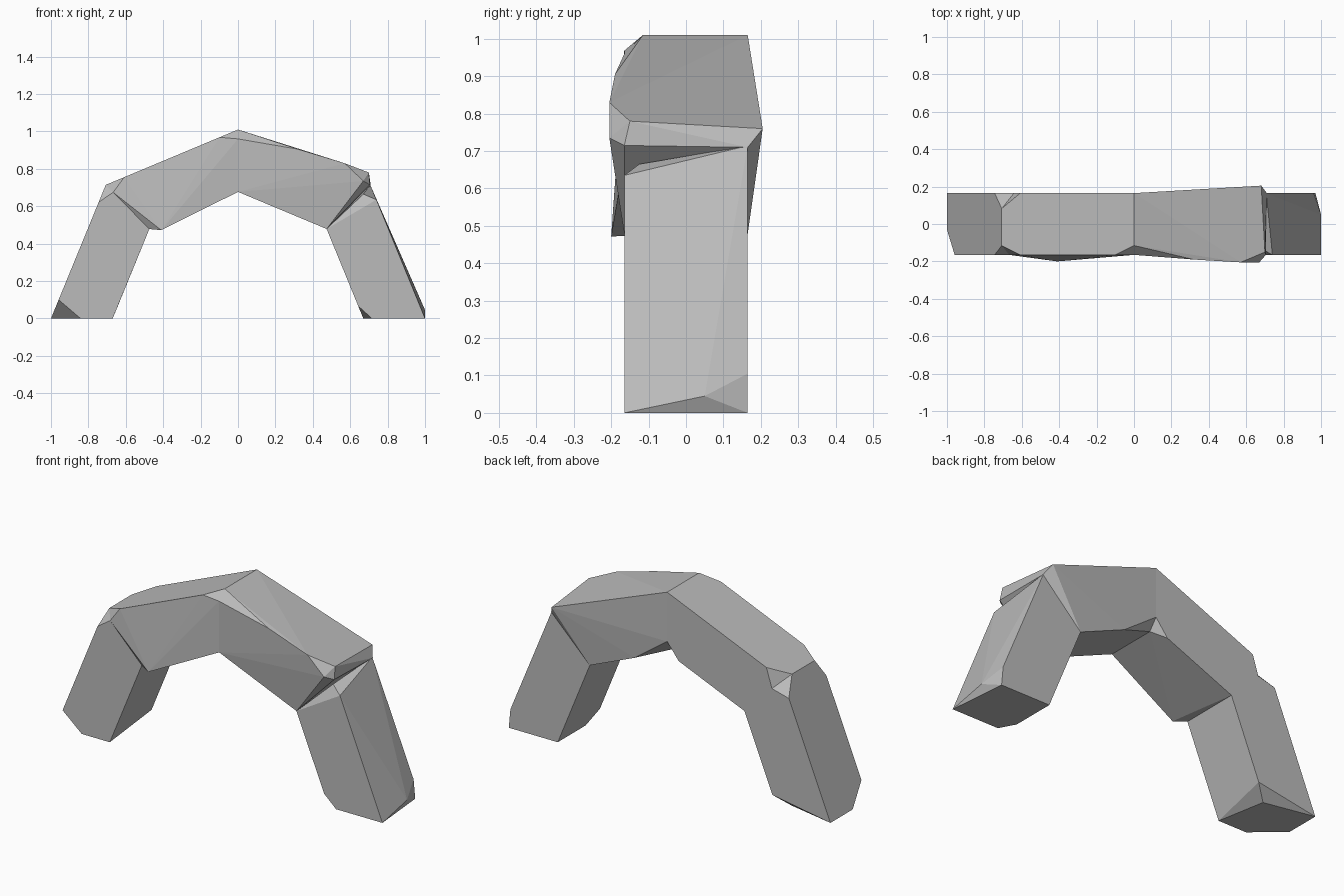
import bpy
import bmesh
import math
from itertools import product
from mathutils import Vector

cube = bpy.data.objects.get("Cube")
if cube:
    bpy.data.objects.remove(cube, do_unlink=True)

OUTER, INNER, HALF_DEPTH = 1.0, 0.67, 0.165

stone = bpy.data.materials.new("grey_stone")
stone.use_nodes = True
colour = (0.5, 0.5, 0.5, 1.0)
stone.diffuse_color = colour
stone.node_tree.nodes["Principled BSDF"].inputs["Base Color"].default_value = colour


def ring_corner(index, outer, back):
    """Corner of the half octagon ring, counted from the left foot."""
    angle = math.radians(45 * index)
    radius = OUTER if outer else INNER
    return Vector((radius * math.cos(angle),
                   HALF_DEPTH if back else -HALF_DEPTH,
                   radius * math.sin(angle) * 1.01))


def block(name, step, chips, reshaped):
    """One stone of the arch. Corner keys are (end, outer, back).
    chips: corner cut at fractions along its three edges.
    reshaped: corner replaced by the given points."""
    corners = {key: ring_corner(step + key[0], key[1], key[2])
               for key in product((0, 1), repeat=3)}
    points = []
    for key, corner in corners.items():
        if key in reshaped:
            points += [Vector(p) for p in reshaped[key]]
        elif key in chips:
            for axis, fraction in enumerate(chips[key]):
                neighbour = list(key)
                neighbour[axis] = 1 - neighbour[axis]
                points.append(corner.lerp(corners[tuple(neighbour)], fraction))
        else:
            points.append(corner)

    bm = bmesh.new()
    for point in points:
        bm.verts.new(point)
    hull = bmesh.ops.convex_hull(bm, input=bm.verts[:])
    spare = [v for v in hull["geom_interior"] if isinstance(v, bmesh.types.BMVert)]
    bmesh.ops.delete(bm, geom=spare, context="VERTS")
    bmesh.ops.dissolve_limit(bm, angle_limit=math.radians(1.5),
                             verts=bm.verts[:], edges=bm.edges[:])
    bmesh.ops.recalc_face_normals(bm, faces=bm.faces[:])
    mesh = bpy.data.meshes.new(name)
    bm.to_mesh(mesh)
    bm.free()
    mesh.materials.append(stone)
    obj = bpy.data.objects.new(name, mesh)
    bpy.context.collection.objects.link(obj)
    return obj


INNER_FRONT, INNER_BACK, OUTER_FRONT, OUTER_BACK = (0, 0), (0, 1), (1, 0), (1, 1)
START, END = (0,), (1,)

# Left leg, with a broken top corner and a worn foot
block("left_leg", 0,
      chips={START + INNER_FRONT: (0.14, 0.14, 0.26)},
      reshaped={
          START + OUTER_BACK: [(1, 0.05, 0.045), (0.96, 0.165, 0.105), (0.97, 0.165, 0)],
          END + OUTER_FRONT: [(0.74, -0.165, 0.635), (0.67, -0.125, 0.665)],
      })

# Left half of the crown, flared and overhanging the leg
block("left_crown", 1,
      chips={END + INNER_BACK: (0.42, 0.18, 0.14)},
      reshaped={
          START + OUTER_FRONT: [(0.57, -0.205, 0.83), (0.67, -0.205, 0.735),
                                (0.70, -0.15, 0.78), (0.705, -0.165, 0.715)],
          START + OUTER_BACK: [(0.68, 0.205, 0.76), (0.71, 0.165, 0.71)],
          END + OUTER_FRONT: [(0, -0.165, 0.96), (0, -0.115, 1.01), (0.32, -0.19, 0.905)],
      })

# Right half of the crown, bulging at the lower front
block("right_crown", 2,
      chips={
          START + OUTER_FRONT: (0.14, 0.15, 0.15),
          START + INNER_BACK: (0.15, 0.18, 0.14),
          END + OUTER_FRONT: (0.14, 0.17, 0.15),
          END + OUTER_BACK: (0.14, 0.28, 0.25),
      },
      reshaped={END + INNER_FRONT: [(-0.474, -0.165, 0.478), (-0.41, -0.2, 0.472)]})

# Right leg, chipped at the shoulder and the foot
block("right_leg", 3,
      chips={
          START + OUTER_FRONT: (0.13, 0.17, 0.15),
          START + OUTER_BACK: (0.13, 0.28, 0.25),
          END + OUTER_FRONT: (0.14, 0.48, 0.41),
      },
      reshaped={END + INNER_BACK: [(-0.645, 0.165, 0.06), (-0.72, 0.107, 0)]})
